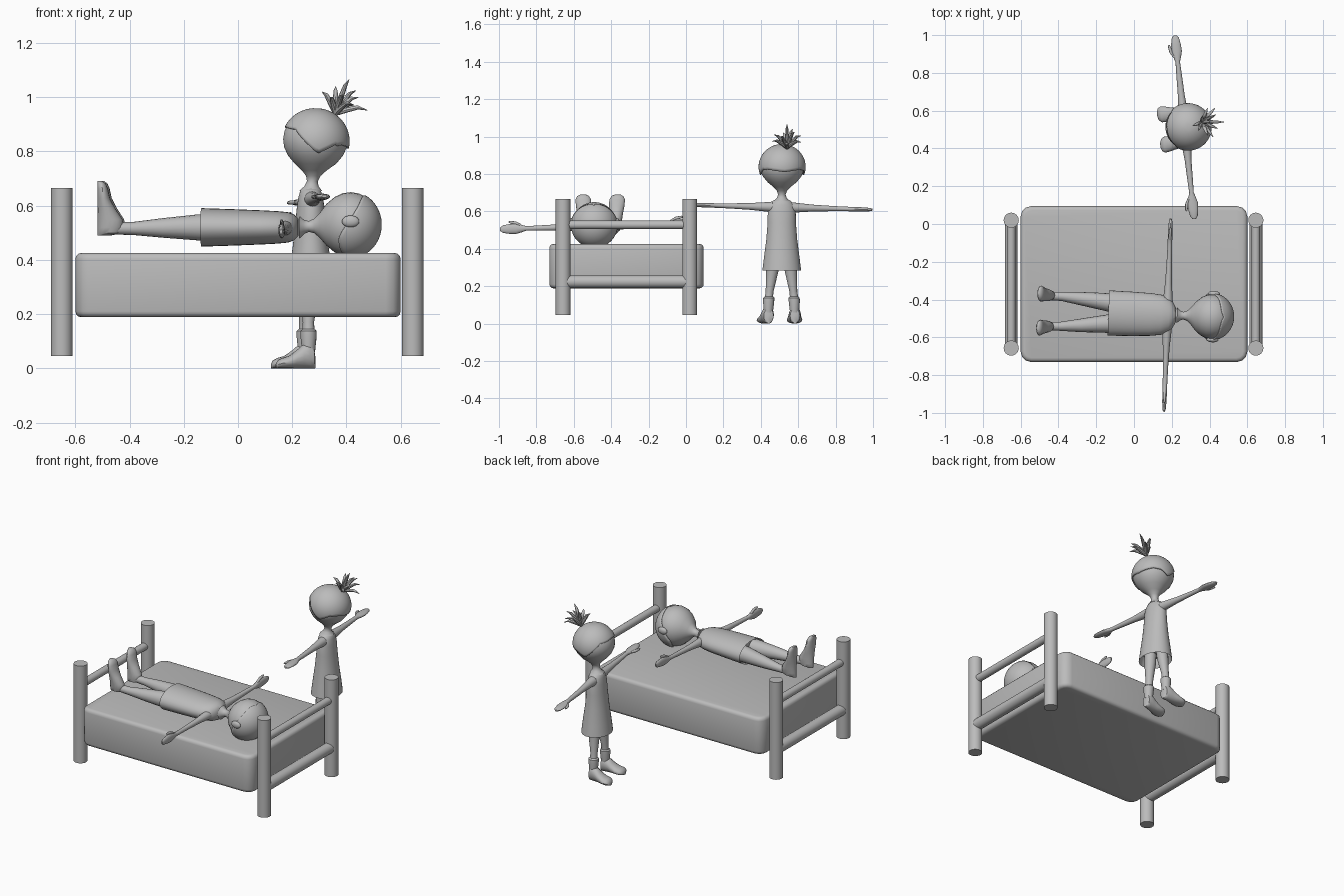
import bpy, bmesh, math
from mathutils import Vector, Matrix

if "Cube" in bpy.data.objects:
    bpy.data.objects.remove(bpy.data.objects["Cube"])

X, Y, Z = Vector((1, 0, 0)), Vector((0, 1, 0)), Vector((0, 0, 1))
grey = bpy.data.materials.new("plain grey")
grey.diffuse_color = (0.5, 0.5, 0.5, 1)
grey.use_nodes = True
grey.node_tree.nodes["Principled BSDF"].inputs["Base Color"].default_value = grey.diffuse_color


def finish(name, bm, M=Matrix(), angle=40):
    bm.transform(M)
    bmesh.ops.recalc_face_normals(bm, faces=bm.faces)
    mesh = bpy.data.meshes.new(name)
    bm.to_mesh(mesh)
    bm.free()
    ob = bpy.data.objects.new(name, mesh)
    bpy.context.collection.objects.link(ob)
    mesh.materials.append(grey)
    bpy.ops.object.select_all(action='DESELECT')
    ob.select_set(True)
    bpy.context.view_layer.objects.active = ob
    bpy.ops.object.shade_smooth_by_angle(angle=math.radians(angle))
    return ob


def loft(name, rings, u, v, M=Matrix(), n=20):
    """Skin elliptical rings (centre, radius along u, radius along v)."""
    bm = bmesh.new()
    rows = []
    for c, a, b in rings:
        rows.append([bm.verts.new(Vector(c) + u * a * math.cos(t) + v * b * math.sin(t))
                     for t in (2 * math.pi * i / n for i in range(n))])
    for r, s in zip(rows, rows[1:]):
        for i in range(n):
            bm.faces.new((r[i], r[(i + 1) % n], s[(i + 1) % n], s[i]))
    bm.faces.new(rows[0])
    bm.faces.new(rows[-1])
    return finish(name, bm, M)


def rod(name, p, q, r):
    d = (Vector(q) - Vector(p)).normalized()
    u = d.orthogonal().normalized()
    loft(name, [(p, r, r), (q, r, r)], u, d.cross(u), n=24)


# Mattress: rounded corners in plan, softer top and bottom edges
bm = bmesh.new()
bmesh.ops.create_cube(bm, size=1)
bmesh.ops.transform(bm, verts=bm.verts, matrix=Matrix.Translation((0, -0.318, 0.307))
                    @ Matrix.Diagonal((1.2, 0.825, 0.237, 1)))
up = [e for e in bm.edges if abs(e.verts[0].co.z - e.verts[1].co.z) > 0.1]
bmesh.ops.bevel(bm, geom=up, offset=0.055, segments=3, profile=0.5, affect='EDGES')
rim = [e for e in bm.edges if abs(e.verts[0].co.z - e.verts[1].co.z) < 0.01]
bmesh.ops.bevel(bm, geom=rim, offset=0.022, segments=3, profile=0.5, affect='EDGES')
finish("mattress", bm)

# Bed ends: posts and rails
for x, end in ((-0.65, "foot"), (0.645, "head")):
    for y in (0.02, -0.657):
        rod(end + "_post", (x, y, 0.046), (x, y, 0.665), 0.04)
    rod(end + "_upper_rail", (x, -0.657, 0.528), (x, 0.02, 0.528), 0.023)
    rod(end + "_lower_rail", (x, -0.657, 0.224), (x, 0.02, 0.224), 0.034)

# Head outline: height, radius
HEAD = [(0.655, 0.042), (0.672, 0.026), (0.69, 0.02), (0.71, 0.027), (0.73, 0.046), (0.755, 0.077),
        (0.785, 0.102), (0.815, 0.116), (0.845, 0.12), (0.875, 0.115), (0.905, 0.1),
        (0.93, 0.077), (0.946, 0.047), (0.955, 0.012)]


def hair(name, M, c, reach, n=72, m=14):
    """Thin cap round the skull; reach(a) is its polar angle, a = 0 at the face."""
    bm = bmesh.new()
    rows = []
    for j in range(1, m + 1):
        row = []
        for i in range(n):
            a = 2 * math.pi * i / n
            p = math.radians(reach(a)) * j / m
            r = 0.126 * math.sin(p)
            row.append(bm.verts.new((c[0] + r * math.sin(a), c[1] - r * math.cos(a),
                                     c[2] + 0.122 * math.cos(p))))
        rows.append(row)
    for r, s in zip(rows, rows[1:]):
        for i in range(n):
            bm.faces.new((r[i], r[(i + 1) % n], s[(i + 1) % n], s[i]))
    bm.faces.new(rows[0])
    ob = finish(name, bm, M)
    mod = ob.modifiers.new("thickness", 'SOLIDIFY')
    mod.thickness = 0.008


def figure(who, M, lift, head_y, shoulder, reach, slope, leg, foot, body):
    loft(who + "_head", [((0, head_y * min(1, (z - 0.655) / 0.1), z + lift), r, r) for z, r in HEAD],
         X, Y, M, 28)
    loft(who + "_body", [((0, 0, z), a, b) for z, a, b in body], X, Y, M, 28)
    for s in (-1, 1):
        # arm with a flat hand, then the thumb
        def at(x, dy=0):
            return (s * x, slope[0] * s * x + dy, shoulder + slope[1] * s * x)
        L = reach
        loft(who + "_arm", [(at(x), a, b) for x, a, b in (
            (0.04, 0.03, 0.03), (0.085, 0.026, 0.025), (0.17, 0.018, 0.018), (0.27, 0.015, 0.014),
            (L - 0.14, 0.012, 0.012), (L - 0.115, 0.02, 0.012), (L - 0.085, 0.028, 0.012),
            (L - 0.05, 0.026, 0.011), (L - 0.015, 0.02, 0.009), (L, 0.009, 0.005))], Y, Z, M, 16)
        loft(who + "_thumb", [(at(L - 0.115, -0.014), 0.008, 0.008), (at(L - 0.085, -0.03), 0.009, 0.008),
                              (at(L - 0.055, -0.036), 0.007, 0.006), (at(L - 0.045, -0.037), 0.003, 0.003)],
             Y, Z, M, 10)
        loft(who + "_leg", [((s * x, y, z), r, r) for x, y, z, r in leg], X, Y, M, 16)
        # shoe, toe turned slightly outward
        loft(who + "_shoe", [((s * (foot[1] - 0.06 * y), y * foot[0] + foot[2], h * foot[3] / 2),
                              w, h * foot[3] / 2) for y, w, h in (
            (0.03, 0.012, 0.05), (0.022, 0.026, 0.09), (0, 0.031, 0.105), (-0.03, 0.033, 0.1),
            (-0.07, 0.036, 0.072), (-0.11, 0.041, 0.05), (-0.145, 0.042, 0.042),
            (-0.165, 0.032, 0.033), (-0.175, 0.012, 0.018))], X, Z, M, 16)


# Standing girl, facing the foot of the bed
G = Matrix.Translation((0.268, 0.512, 0)) @ Matrix.Rotation(math.radians(-84), 4, 'Z')
figure("girl", G, 0, 0.018, 0.622, 0.488, (0, 0.026),
       [(0.045, -0.005, 0.36, 0.036), (0.05, -0.008, 0.28, 0.033), (0.064, -0.015, 0.17, 0.021),
        (0.067, -0.015, 0.145, 0.022), (0.068, -0.015, 0.138, 0.03), (0.069, -0.015, 0.118, 0.03),
        (0.07, -0.015, 0.06, 0.024)],
       (0.72, 0.072, -0.012, 0.9),
       [(0.34, 0.085, 0.07), (0.29, 0.1, 0.084), (0.284, 0.104, 0.088), (0.35, 0.096, 0.08),
        (0.45, 0.083, 0.066), (0.54, 0.076, 0.056), (0.6, 0.075, 0.05), (0.635, 0.066, 0.044),
        (0.655, 0.05, 0.038), (0.665, 0.03, 0.028)])


def girl_fringe(a):
    zig = abs((a / (math.pi / 4)) % 2 - 1)          # pointed locks
    side = min(1, abs(math.sin(a / 2)) * 1.5)
    return 52 + 48 * side + 22 * (zig - 0.5) * (1 if math.cos(a) > -0.5 else 0.3)


hair("girl_hair", G, (0, 0.018, 0.838), girl_fringe)

# Spiky tuft: bent cones from one base
base = Vector((0.36, 0.54, 0.94))
for tip in ((-0.05, -0.02, 0.08), (0.0, 0.03, 0.1), (0.05, 0.0, 0.125), (0.075, 0.04, 0.085),
            (0.118, 0.0, 0.012), (0.03, -0.07, 0.07), (0.03, 0.075, 0.065), (0.06, -0.08, 0.035),
            (0.07, 0.075, 0.03), (0.085, -0.035, 0.06), (-0.02, -0.045, 0.06)):
    d = Vector(tip)
    u = d.orthogonal().normalized()
    v = d.normalized().cross(u)
    bend = Vector((0, 0, 0.014))
    loft("girl_hair_spike", [(base, 0.009, 0.009), (base + d * 0.35 + bend * 0.7, 0.011, 0.01),
                             (base + d * 0.7 + bend, 0.008, 0.007), (base + d, 0.001, 0.001)], u, v, n=8)

# Lying boy, face up, head at the +x end
B = Matrix.Translation((-0.515, -0.458, 0.52)) @ Matrix.Rotation(math.radians(-2), 4, 'Z') @ Matrix(
    ((0, 0, 1, 0), (-1, 0, 0, 0), (0, -1, 0, 0), (0, 0, 0, 1)))
figure("boy", B, 0.087, -0.01, 0.692, 0.512, (0.03, 0),
       [(0.055, 0, 0.42, 0.05), (0.057, 0, 0.37, 0.048), (0.07, 0.002, 0.24, 0.036),
        (0.079, 0.004, 0.13, 0.024), (0.08, 0.004, 0.05, 0.022)],
       (0.98, 0.082, 0, 0.92),
       [(0.41, 0.105, 0.055), (0.385, 0.116, 0.066), (0.38, 0.12, 0.071), (0.5, 0.117, 0.067),
        (0.6, 0.113, 0.063), (0.66, 0.106, 0.06), (0.7, 0.092, 0.056), (0.722, 0.066, 0.048),
        (0.738, 0.035, 0.032)])
hair("boy_hair", B, (0, -0.01, 0.924),
     lambda a: 50 + 50 * min(1, abs(math.sin(a / 2)) * 1.2) + 6 * math.cos(3 * a))
for s in (-1, 1):
    bm = bmesh.new()
    bmesh.ops.create_uvsphere(bm, u_segments=16, v_segments=10, radius=1)
    finish("boy_ear", bm, B @ Matrix.Translation((s * 0.122, -0.022, 0.935))
           @ Matrix.Diagonal((0.014, 0.022, 0.032, 1)))
